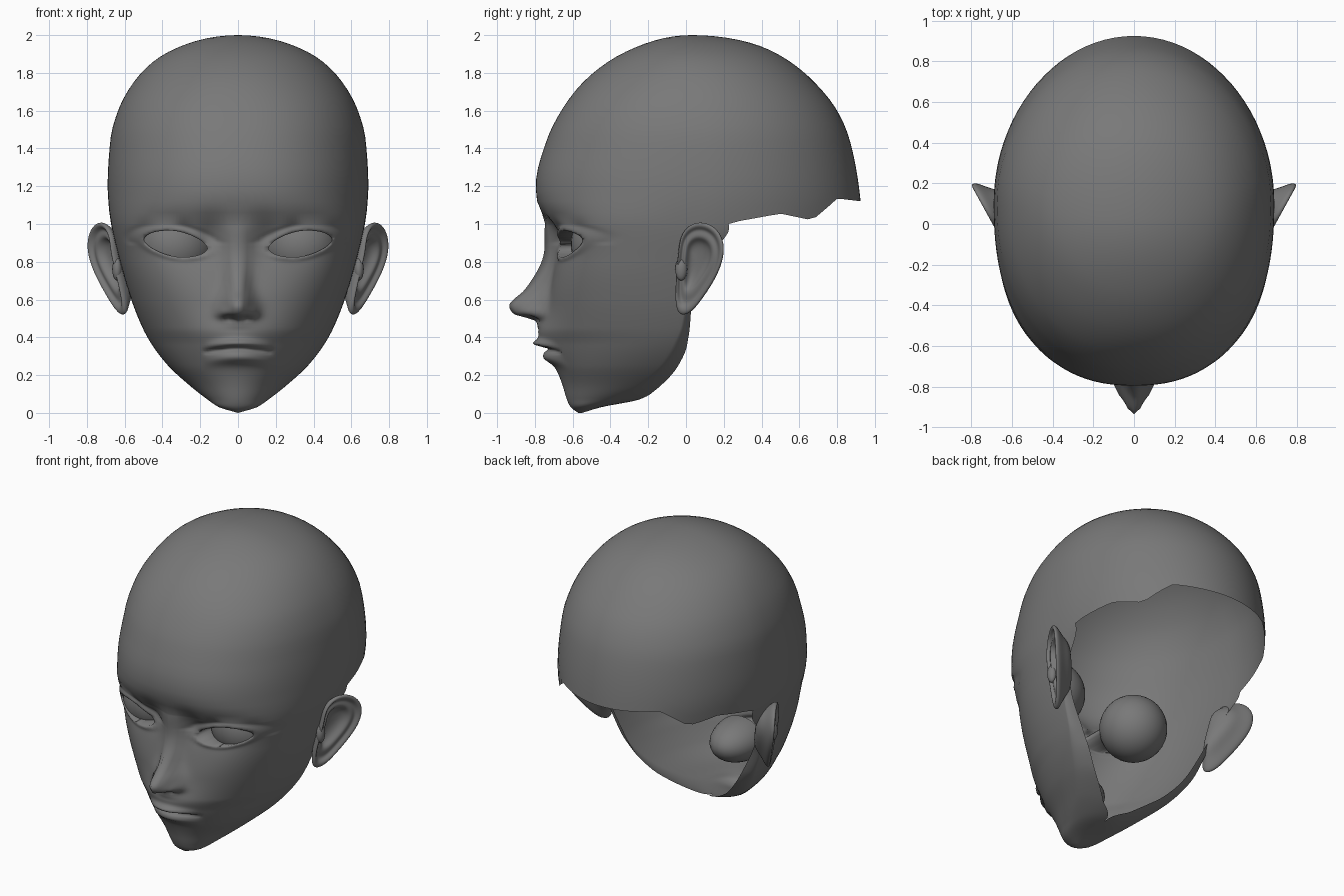
import bpy, bmesh, math
from mathutils import Matrix

if "Cube" in bpy.data.objects:
    bpy.data.objects.remove(bpy.data.objects["Cube"])

clay = bpy.data.materials.new("dark_grey_clay")
clay.use_nodes = True
clay.diffuse_color = (0.19, 0.19, 0.19, 1)
clay.node_tree.nodes["Principled BSDF"].inputs["Base Color"].default_value = clay.diffuse_color


def finish(bm, name, mirrored=True, subdivide=0):
    """Turn a bmesh into a smooth shaded object, mirrored across x if wanted."""
    mesh = bpy.data.meshes.new(name)
    bm.to_mesh(mesh)
    bm.free()
    mesh.materials.append(clay)
    for poly in mesh.polygons:
        poly.use_smooth = True
    obj = bpy.data.objects.new(name, mesh)
    bpy.context.collection.objects.link(obj)
    if subdivide:
        obj.modifiers.new("smooth", "SUBSURF").levels = subdivide
        obj.modifiers["smooth"].render_levels = subdivide
    if mirrored:
        mod = obj.modifiers.new("mirror", "MIRROR")
        mod.merge_threshold = 0.0005
    return obj


def curve(points):
    """Smooth, overshoot-free interpolation through (key, value) points."""
    k, v = zip(*points)
    d = [(v[i + 1] - v[i]) / (k[i + 1] - k[i]) for i in range(len(k) - 1)]
    m = [d[0]] + [2 * a * b / (a + b) if a * b > 0 else 0 for a, b in zip(d, d[1:])] + [d[-1]]

    def at(x):
        x = min(max(x, k[0]), k[-1])
        i = max(j for j in range(len(d)) if k[j] <= x)
        h = k[i + 1] - k[i]
        t = (x - k[i]) / h
        return (v[i] * (1 + 2 * t) * (1 - t) ** 2 + m[i] * h * t * (1 - t) ** 2
                + v[i + 1] * t * t * (3 - 2 * t) + m[i + 1] * h * t * t * (t - 1))
    return at


def level(z):
    return -math.sqrt(max(0.0, 2.0 - z))


# Head sections: height, front y, widest y, back y, half width, squareness
SECTIONS = [
    (0, -.57, -.56, -.55, 0, 2), (.03, -.61, -.52, -.45, .1, 2),
    (.07, -.63, -.42, -.25, .16, 2), (.14, -.65, -.27, -.11, .25, 2),
    (.25, -.68, -.14, .02, .37, 2.1), (.36, -.705, -.07, .07, .455, 2.1),
    (.45, -.73, -.03, .07, .505, 2.2), (.6, -.725, 0, .08, .565, 2.4),
    (.8, -.70, .05, .2, .625, 2.7), (1, -.725, .08, .92, .672, 2.7),
    (1.1, -.785, .09, .925, .685, 2.4), (1.2, -.795, .1, .915, .69, 2.3),
    (1.45, -.735, .1, .865, .675, 2.2), (1.6, -.66, .09, .8, .635, 2.2),
    (1.74, -.555, .08, .69, .56, 2.1), (1.87, -.395, .06, .535, .435, 2),
    (1.95, -.23, .04, .37, .28, 2), (2, .03, .03, .03, 0, 2)]
front, widest, back, width, square = [
    curve([(level(s[0]), s[i]) for s in SECTIONS]) for i in range(1, 6)]
side_end = curve([(0, 180), (.06, 180), (.12, 150), (.25, 128), (.5, 118), (.8, 106), (1, 100)])
nose_height = curve([(.44, 0), (.485, .03), (.5, .075), (.525, .165), (.57, .2),
                     (.65, .135), (.75, .085), (.85, .05), (.95, .035), (1.06, 0)])
nose_width = curve([(.5, .075), (.57, .075), (.7, .055), (.9, .05), (1.05, .06)])

# Eye opening and eyeball
EYE_X, EYE_Z, EYE_Y, EYE_R = .33, .895, -.40, .21


def eye_shape(x, z):
    """Almond distance: 1 on the lid edge, growing outward."""
    dx = x - EYE_X
    dz = z - EYE_Z - .14 * dx
    p = 1.75
    return ((abs(dx) / .168) ** p + (abs(dz) / .068) ** p) ** (1 / p)


def bell(a, b=0.0):
    return math.exp(-a * a - b * b)


def relief(x, z):
    """Forward displacement of the face: nose, mouth, eye sockets, lids."""
    out = nose_height(z) * bell(x / nose_width(z))
    out += .035 * bell((x - .08) / .03, (z - .535) / .032)
    out -= .04 * bell((x - .04) / .022, (z - .503) / .014)
    out += .06 * bell(x / .2, (z - .39) / .13)
    line = z - (.34 - .6 * x * x)
    fade = max(0.0, 1 - (x / .185) ** 2)
    out += fade * .045 * bell((line - .027) / .022)
    out += fade * .032 * bell((line + .05) / .03)
    out -= math.sqrt(fade) * .035 * bell(line / .012)
    out -= .03 * bell((x - .3) / .15, (z - .9) / .1)
    out -= .035 * bell((x - .15) / .06, (z - .92) / .09)
    ring = eye_shape(x, z)
    out += .012 * bell((ring - 1.1) / .18)
    if z > EYE_Z:
        out -= .008 * bell((ring - 1.5) / .14)
    return out


def face_y(x, z):
    k = level(z)
    n, w = square(k), max(width(k), 1e-6)
    depth = max(0.0, 1 - min(1, abs(x) / w) ** n) ** (1 / n)
    return widest(k) - (widest(k) - front(k)) * depth - relief(x, z)


def head_point(degrees, z):
    k = level(z)
    a = math.radians(degrees)
    s, c = max(0.0, math.sin(a)), math.cos(a)
    if c >= 0:
        n = square(k)
        x = width(k) * s ** (2 / n)
        return x, widest(k) - (widest(k) - front(k)) * c ** (2 / n) - relief(x, z), z
    return width(k) * s, widest(k) - (back(k) - widest(k)) * c, z


def add_grid(bm, rows):
    verts = [[bm.verts.new(p) for p in row] for row in rows]
    for low, high in zip(verts, verts[1:]):
        for j in range(len(low) - 1):
            bm.faces.new((low[j], low[j + 1], high[j + 1], high[j]))


# Head shell: face below the ear line, skull cap with a ragged hem above it
COLS, BACK_COLS, ROWS, CAP_ROWS = 60, 20, 100, 26
head = bmesh.new()
add_grid(head, [[head_point(side_end(i / ROWS) * j / COLS, i / ROWS) for j in range(COLS + 1)]
                for i in range(ROWS + 1)])
HEM = [(.2, 1.0), (.5, 1.055), (.67, 1.02), (.8, 1.135), (.93, 1.12)]


def hem_height(degrees):
    if degrees <= 100:
        return 1.0
    y = head_point(degrees, 1.05)[1]
    for (y0, z0), (y1, z1) in zip(HEM, HEM[1:]):
        if y <= y1:
            return z0 + (z1 - z0) * max(0, y - y0) / (y1 - y0)
    return HEM[-1][1]


angles = [100 * j / COLS for j in range(COLS + 1)]
angles += [100 + 80 * j / BACK_COLS for j in range(1, BACK_COLS + 1)]
hems = [hem_height(a) for a in angles]
add_grid(head, [[head_point(a, h + (2 - h) * math.sin(math.pi / 2 * i / CAP_ROWS))
                 for a, h in zip(angles, hems)] for i in range(CAP_ROWS + 1)])
bmesh.ops.remove_doubles(head, verts=head.verts, dist=.0004)

# Cut the eye opening, fit its edge to the almond, and turn the lids inward
inside = []
for f in head.faces:
    c = f.calc_center_median()
    if c.y < -.2 and eye_shape(c.x, c.z) < 1:
        inside.append(f)
bmesh.ops.delete(head, geom=inside, context="FACES")
lid_edges = [e for e in head.edges if e.is_boundary
             and all(v.co.y < -.2 and eye_shape(v.co.x, v.co.z) < 1.6 for v in e.verts)]
for v in {v for e in lid_edges for v in e.verts}:
    r = eye_shape(v.co.x, v.co.z)
    x, z = EYE_X + (v.co.x - EYE_X) / r, EYE_Z + (v.co.z - EYE_Z) / r
    v.co = (x, face_y(x, z), z)
rim = bmesh.ops.extrude_edge_only(head, edges=lid_edges)["geom"]
for v in [g for g in rim if isinstance(g, bmesh.types.BMVert)]:
    flat = (v.co.x - EYE_X) ** 2 + (v.co.z - EYE_Z) ** 2
    v.co.y = max(v.co.y, EYE_Y - math.sqrt(max(0, EYE_R ** 2 - flat)) + .01)
finish(head, "head_shell")

# Eyeballs
eye = bmesh.new()
bmesh.ops.create_uvsphere(eye, u_segments=32, v_segments=20, radius=EYE_R,
                          matrix=Matrix.Translation((EYE_X, EYE_Y, EYE_Z)))
finish(eye, "eyeballs")

# Mouth cavity: half dome behind the lips
mouth = bmesh.new()
bmesh.ops.create_uvsphere(mouth, u_segments=28, v_segments=16, radius=1)
bmesh.ops.delete(mouth, geom=[v for v in mouth.verts if v.co.y < -.01], context="VERTS")
for v in mouth.verts:
    v.co = (v.co.x * .17, v.co.y * .25 - .6, v.co.z * .14 + .33)
finish(mouth, "mouth_cavity", mirrored=False)

# Ears: nested rings from the root, over the helix, down into the hollow
OUTLINE = [(-.03, .51), (.03, .53), (.09, .61), (.15, .7), (.195, .8), (.205, .9), (.165, .98),
           (.09, 1.015), (.02, 1), (-.03, .94), (-.04, .85), (-.05, .75), (-.055, .65), (-.055, .56)]
RINGS = [(.5, -.12), (.72, -.06), (.93, -.025), (1.01, -.005), (.99, .012), (.88, .012),
         (.8, -.012), (.68, -.006), (.56, -.008), (.46, -.04), (.2, -.055)]
ear = bmesh.new()
rings = []
for scale, lift in RINGS:
    ring = []
    for y, z in OUTLINE:
        y, z = .045 + (y - .045) * scale, .82 + (z - .82) * scale
        x = .655 + .55 * (y + .05) - .2 * max(0, .85 - z)
        ring.append(ear.verts.new((x + lift, y - lift * .3, z)))
    rings.append(ring)
count = len(OUTLINE)
for a, b in zip(rings, rings[1:]):
    for j in range(count):
        ear.faces.new((a[j], a[(j + 1) % count], b[(j + 1) % count], b[j]))
ear.faces.new(rings[0])
ear.faces.new(rings[-1])
bmesh.ops.recalc_face_normals(ear, faces=ear.faces)
finish(ear, "ears", subdivide=2)

# Small flap in front of each ear hollow
flap = bmesh.new()
bmesh.ops.create_uvsphere(flap, u_segments=16, v_segments=10, radius=1,
                          matrix=Matrix.Translation((.64, -.025, .76)) @ Matrix.Diagonal((.026, .032, .06, 1)))
finish(flap, "ear_flaps")
